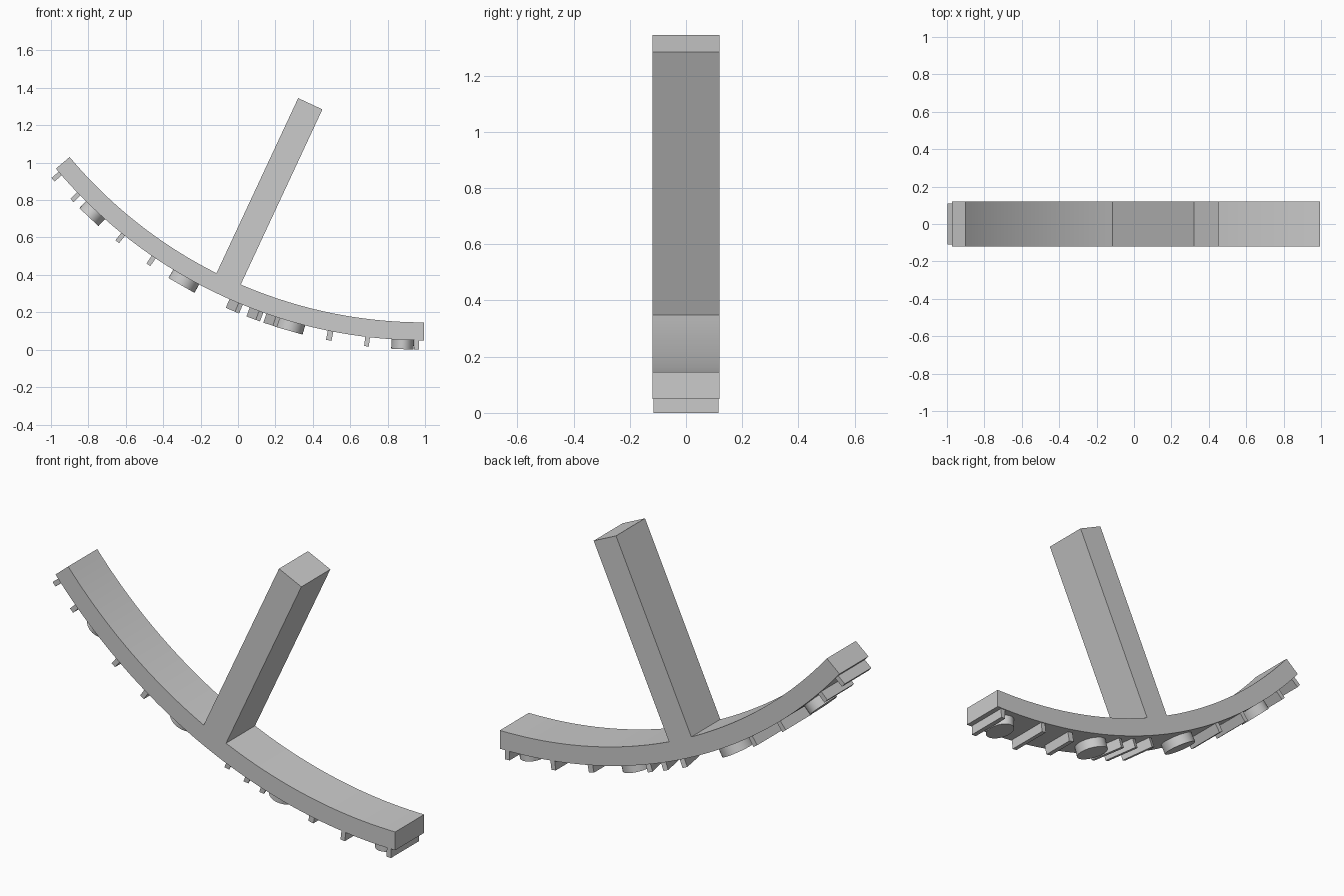
import bpy, bmesh
from math import sin, cos, asin, radians, pi
from mathutils import Matrix

if "Cube" in bpy.data.objects:
    bpy.data.objects.remove(bpy.data.objects["Cube"])

CX, CZ = 0.995, 2.62            # centre of the rocker arc
R_IN, R_OUT, R_PAD = 2.474, 2.57, 2.62
HALF_Y = 0.12
SWEEP = radians(50)


def polar(r, t):
    return CX - r * sin(t), CZ - r * cos(t)


def finish(name, bm, smooth=True):
    bmesh.ops.recalc_face_normals(bm, faces=bm.faces)
    me = bpy.data.meshes.new(name)
    bm.to_mesh(me)
    bm.free()
    ob = bpy.data.objects.new(name, me)
    bpy.context.collection.objects.link(ob)
    if smooth:
        bpy.ops.object.select_all(action='DESELECT')
        bpy.context.view_layer.objects.active = ob
        ob.select_set(True)
        bpy.ops.object.shade_smooth_by_angle(angle=radians(30))
    return ob


def extrude_profile(name, pts):
    bm = bmesh.new()
    face = bm.faces.new([bm.verts.new((x, -HALF_Y, z)) for x, z in pts])
    new = bmesh.ops.extrude_face_region(bm, geom=[face])["geom"]
    verts = [v for v in new if isinstance(v, bmesh.types.BMVert)]
    bmesh.ops.translate(bm, verts=verts, vec=(0, 2 * HALF_Y, 0))
    return finish(name, bm)


def pad_matrix(x, sx, sy, y=0, twist=0):
    # frame tangent to the arc, sunk slightly into the rocker
    t = asin((CX - x) / 2.595)
    depth = R_PAD - R_OUT + 0.01
    px, pz = polar(R_PAD - depth / 2, t)
    return (Matrix.Translation((px, y, pz)) @ Matrix.Rotation(t, 4, 'Y')
            @ Matrix.Rotation(twist, 4, 'Z') @ Matrix.Diagonal((sx, sy, depth, 1)))


# curved rocker and handle as one profile
N = 48
half_w = 0.0715
dt = asin(half_w / R_IN)
mid = SWEEP / 2
outer = [polar(R_OUT, SWEEP * i / N) for i in range(N + 1)]
left = [polar(R_IN, SWEEP + (mid + dt - SWEEP) * i / 24) for i in range(25)]
right = [polar(R_IN, (mid - dt) * (1 - i / 24)) for i in range(25)]
tx, tz = polar(1.44, mid)
wx, wz = half_w * cos(mid), half_w * sin(mid)
top = [(tx - wx, tz + wz), (tx + wx, tz - wz)]
extrude_profile("rocker_with_handle", outer + left + top + right)

# plain raised ribs under the rocker: x, length along arc, width, y, twist
ribs = [(0.955, 0.025, 0.23, 0, 0), (0.69, 0.025, 0.23, 0, 0),
        (0.49, 0.03, 0.18, 0, 0), (0.18, 0.025, 0.18, 0, 0.3),
        (0.09, 0.025, 0.18, 0, 0.3), (-0.02, 0.025, 0.18, 0, 0.3),
        (-0.465, 0.025, 0.22, 0, 0), (-0.63, 0.025, 0.22, 0, 0),
        (-0.87, 0.025, 0.22, 0, 0), (-0.97, 0.025, 0.22, 0, 0)]
bm = bmesh.new()
for x, sx, sy, y, tw in ribs:
    bmesh.ops.create_cube(bm, size=1, matrix=pad_matrix(x, sx, sy, y, tw))
finish("underside_ribs", bm, smooth=False)

# plain round pads between the ribs
bm = bmesh.new()
for x, sx in [(0.88, 0.12), (0.28, 0.15), (-0.29, 0.16), (-0.78, 0.14)]:
    bmesh.ops.create_cone(bm, cap_ends=True, segments=32, radius1=0.5, radius2=0.5,
                          depth=1, matrix=pad_matrix(x, sx, 0.17))
finish("underside_round_pads", bm)
